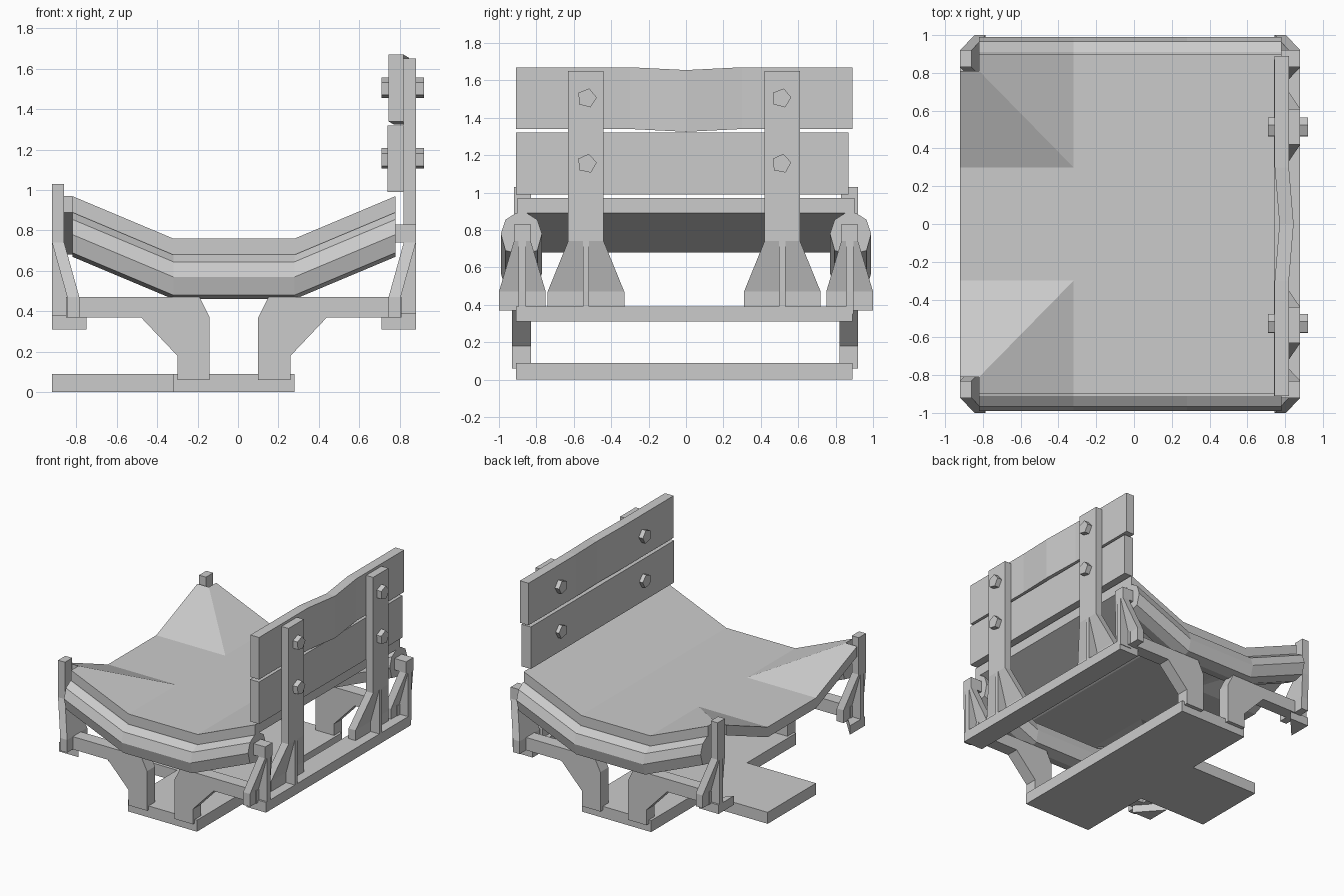
import bpy, bmesh
from math import cos, sin, tau

if "Cube" in bpy.data.objects:
    bpy.data.objects.remove(bpy.data.objects["Cube"])


def finish(name, bm):
    bmesh.ops.recalc_face_normals(bm, faces=bm.faces[:])
    me = bpy.data.meshes.new(name)
    bm.to_mesh(me)
    bm.free()
    ob = bpy.data.objects.new(name, me)
    bpy.context.collection.objects.link(ob)
    return ob


def loft(name, rings):
    """Closed solid through a row of rings with equal point counts."""
    bm = bmesh.new()
    vs = [[bm.verts.new(p) for p in r] for r in rings]
    n = len(rings[0])
    for a, b in zip(vs, vs[1:]):
        for i in range(n):
            j = (i + 1) % n
            bm.faces.new((a[i], a[j], b[j], b[i]))
    bm.faces.new(vs[0])
    bm.faces.new(vs[-1])
    return finish(name, bm)


def rect(x0, x1, y0, y1, z):
    return [(x0, y0, z), (x1, y0, z), (x1, y1, z), (x0, y1, z)]


def box(name, x0, x1, y0, y1, z0, z1):
    return loft(name, [rect(x0, x1, y0, y1, z0), rect(x0, x1, y0, y1, z1)])


def prism_z(name, pts, z0, z1):
    return loft(name, [[(x, y, z) for x, y in pts] for z in (z0, z1)])


def prism_y(name, pts, y0, y1):
    return loft(name, [[(x, y, z) for x, z in pts] for y in (y0, y1)])


# T-shaped floor plate
prism_z("base_plate", [(-.92, -.3), (-.32, -.3), (-.32, -.91), (.28, -.91),
                       (.28, .89), (-.32, .89), (-.32, .3), (-.92, .3)], 0, .09)

# Belt: two troughs meeting in a T, hipped at the left corners
xs = [-.92, -.82, -.32, .28, .78]
ys = [-.9, -.81, -.3, .3, .81, .9]


def height(x, y):
    left = min(max(-.32 - x, 0), max(abs(y) - .3, 0), .5)
    return .76 + .42 * max(left, x - .28, 0)


bm = bmesh.new()
g = [[bm.verts.new((x, y, height(x, y))) for y in ys] for x in xs]
for i in range(4):
    for j in range(5):
        a, b, c, d = g[i][j], g[i + 1][j], g[i + 1][j + 1], g[i][j + 1]
        if i == 0 and j in (0, 4):
            continue
        if i == 1 and j == 1:
            bm.faces.new((a, b, c))
            bm.faces.new((a, c, d))
        elif i == 1 and j == 3:
            bm.faces.new((a, b, d))
            bm.faces.new((b, c, d))
        else:
            bm.faces.new((a, b, c, d))
bmesh.ops.delete(bm, geom=[v for v in bm.verts if not v.link_faces], context='VERTS')
ext = bmesh.ops.extrude_face_region(bm, geom=bm.faces[:], use_keep_orig=True)
for e in ext["geom"]:
    if isinstance(e, bmesh.types.BMVert):
        e.co.z -= .08
finish("belt", bm)

# Faceted rollers under each belt end
section = [(-.03, .11), (-.085, .075), (-.11, 0), (-.085, -.09), (0, -.11),
           (.085, -.09), (.11, 0), (.085, .075), (.03, .11)]
path = [(-.82, .78), (-.32, .57), (.28, .57), (.78, .78)]
for s in (-1, 1):
    loft("roller", [[(x, s * .88 + dy, z + dz) for dy, dz in section] for x, z in path])

# Legs with cantilever arms
leg = [(.12, .06), (.28, .06), (.28, .18), (.46, .37), (.83, .37), (.83, .47), (.17, .47), (.12, .37)]
for y in (-.88, .87):
    for s in (-1, 1):
        prism_y("leg", [(s * x - .02, z) for x, z in leg], y - .05, y + .05)


# Upright: straight post, flared slanting foot and thin web
def upright(name, s, y, top_w, foot_w, web, z_top):
    cx = -.02

    def ring(xo, xi, w, z):
        return rect(cx + s * xo, cx + s * xi, y - w, y + w, z)
    loft(name, [ring(.825, .765, foot_w, .37), ring(.825, .765, foot_w, .47),
                ring(.9, .84, top_w, .74), ring(.9, .84, top_w, z_top)])
    prism_y(name + "_web", [(cx + s * x, z) for x, z in
                            [(.9, .35), (.8, .35), (.8, .47), (.87, .74), (.9, .74)]],
            y - web, y + web)


for y in (-.875, .875):
    upright("corner_post_left", -1, y, .045, .125, .02, 1.03)
    upright("corner_post_right", 1, y, .045, .125, .02, .83)
    box("roller_bracket", .77, .88, y - .045, y + .045, .74, .83)
for y in (-.535, .515):
    upright("guard_post", 1, y, .095, .205, .017, 1.65)

# Right floor rail and cut-off left feet
box("right_rail", .71, .88, -.91, .89, .31, .39)
for s in (-1, 1):
    prism_z("left_foot", [(-.92, s * .91), (-.75, s * .91), (-.92, s * .72)], .31, .38)

# Guard boards, the upper one dented in the middle
box("lower_guard_board", .74, .82, -.91, .87, .99, 1.32)
loft("upper_guard_board", [
    [(x + dx, y, z + dz) for x, z in [(.745, 1.34), (.82, 1.34), (.82, 1.67), (.745, 1.67)]]
    for y, dx, dz in [(-.91, 0, 0), (-.3, 0, 0), (0, .025, -.015), (.3, 0, 0), (.89, 0, 0)]])

# Five-sided bolts through boards and posts
for y in (-.53, .51):
    for z, turn in ((1.505, .25), (1.155, .2)):
        loft("bolt", [[(x, y + .053 * sin(turn + k * tau / 5), z + .053 * cos(turn + k * tau / 5))
                       for k in range(5)] for x in (.71, .92)])
